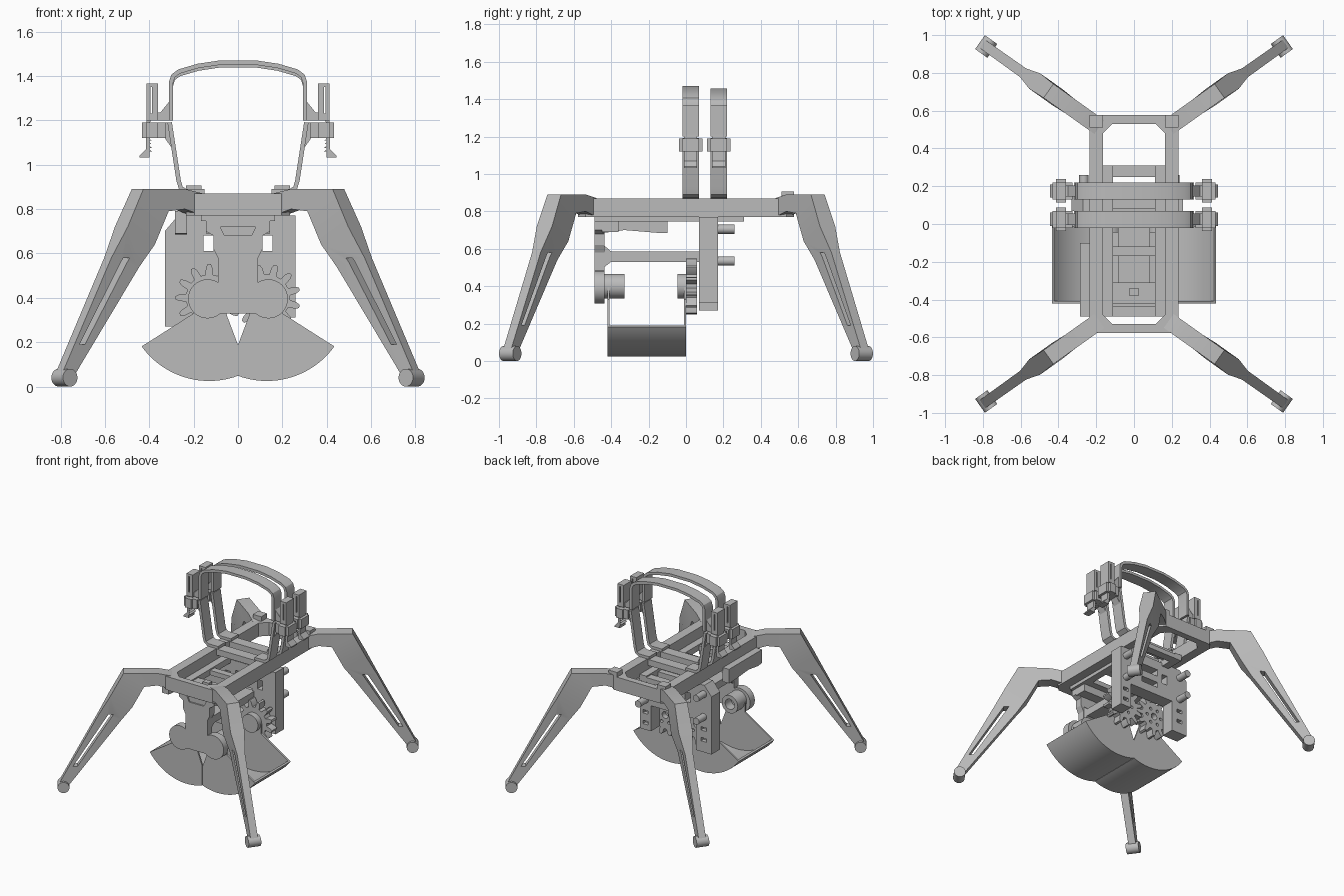
import bpy, bmesh
from math import pi, sin, cos, atan2, radians
from mathutils import Matrix, Vector

cube = bpy.data.objects.get("Cube")
if cube:
    bpy.data.objects.remove(cube)

GREY = (0.5, 0.5, 0.5, 1)
mat = bpy.data.materials.new("plain grey")
mat.use_nodes = True
mat.diffuse_color = GREY
mat.node_tree.nodes["Principled BSDF"].inputs["Base Color"].default_value = GREY
parts = []


def build(name, bm):
    bmesh.ops.recalc_face_normals(bm, faces=bm.faces)
    me = bpy.data.meshes.new(name)
    bm.to_mesh(me)
    bm.free()
    me.materials.append(mat)
    ob = bpy.data.objects.new(name, me)
    bpy.context.collection.objects.link(ob)
    parts.append(ob)
    return ob


def prism(name, pts, axis, a, b):
    """Extrude a 2D outline along an axis from a to b."""
    put = {"x": lambda p, t: (t, p[0], p[1]),
           "y": lambda p, t: (p[0], t, p[1]),
           "z": lambda p, t: (p[0], p[1], t)}[axis]
    bm = bmesh.new()
    lo = [bm.verts.new(put(p, a)) for p in pts]
    hi = [bm.verts.new(put(p, b)) for p in pts]
    bm.faces.new(lo)
    bm.faces.new(hi)
    for i in range(len(pts)):
        j = (i + 1) % len(pts)
        bm.faces.new((lo[i], lo[j], hi[j], hi[i]))
    return build(name, bm)


def box(name, x0, x1, y0, y1, z0, z1):
    return prism(name, [(x0, y0), (x1, y0), (x1, y1), (x0, y1)], "z", z0, z1)


def circle(x, z, r, n=32):
    return [(x + r * cos(2 * pi * i / n), z + r * sin(2 * pi * i / n)) for i in range(n)]


def cyl(name, x, z, r, y0, y1):
    return prism(name, circle(x, z, r), "y", y0, y1)


def cut(ob, *cutters):
    for c in cutters:
        m = ob.modifiers.new("cut", "BOOLEAN")
        m.operation, m.solver, m.object = "DIFFERENCE", "EXACT", c
        bpy.context.view_layer.update()
        dg = bpy.context.evaluated_depsgraph_get()
        me = bpy.data.meshes.new_from_object(ob.evaluated_get(dg))
        ob.modifiers.clear()
        ob.data = me
        parts.remove(c)
        bpy.data.objects.remove(c)
    return ob


def strip(name, path, t, y0, y1):
    """Flat band of thickness t following a path in the xz plane."""
    p = [Vector(q) for q in path]
    left, right = [], []
    for i, q in enumerate(p):
        d0 = (q - p[max(i - 1, 0)]).normalized()
        d1 = (p[min(i + 1, len(p) - 1)] - q).normalized()
        d = (d0 + d1).normalized()
        k = Vector((-d.y, d.x)) * t / 2
        left.append(q + k)
        right.append(q - k)
    return prism(name, left + right[::-1], "y", y0, y1)


def octagon(x, y, c):
    return [(x, c - y), (x, y - c), (x - c, y), (c - x, y),
            (-x, y - c), (-x, c - y), (c - x, -y), (x - c, -y)]


def flip(pts, s):
    return [(s * x, z) for x, z in pts]


# Main frame and the slotted plate hanging below it
cut(prism("frame", octagon(0.235, 0.577, 0.04), "z", 0.77, 0.87),
    prism("opening", octagon(0.165, 0.53, 0.05), "z", 0.7, 0.95))
for s in (-1, 1):
    xs = sorted((s * 0.11, s * 0.166))
    box("under_rail", *xs, -0.49, 0.31, 0.745, 0.79)
    xs = sorted((s * 0.165, s * 0.235))
    box("rear_corner_block", *xs, 0.51, 0.577, 0.86, 0.905)
for y0, y1 in ((-0.42, -0.31), (-0.17, -0.12), (0.08, 0.13), (0.25, 0.31)):
    box("under_crossbar", -0.166, 0.166, y0, y1, 0.745, 0.78)
for y in (0.025, 0.175):
    box("frame_crossbar", -0.17, 0.17, y - 0.04, y + 0.04, 0.82, 0.865)
box("front_latch", -0.025, 0.025, -0.38, -0.34, 0.77, 0.80)

# Legs: lofted sections (outer u, z, inner u, z, half width)
SECTIONS = [(-0.02, 0.87, -0.02, 0.77, 0.045), (0.08, 0.89, 0.08, 0.80, 0.045),
            (0.31, 0.89, 0.17, 0.79, 0.045), (0.40, 0.72, 0.25, 0.64, 0.05),
            (0.475, 0.58, 0.32, 0.54, 0.028), (0.74, 0.07, 0.685, 0.04, 0.026)]
for sx in (-1, 1):
    for sy in (-1, 1):
        bm = bmesh.new()
        rows = [[bm.verts.new(v) for v in ((a, -w, b), (a, w, b), (c, w, d), (c, -w, d))]
                for a, b, c, d, w in SECTIONS]
        bm.faces.new(rows[0])
        bm.faces.new(rows[-1])
        for r, q in zip(rows, rows[1:]):
            for i in range(4):
                j = (i + 1) % 4
                bm.faces.new((r[i], r[j], q[j], q[i]))
        leg = cut(build("leg", bm), prism("slot", [(0.375, 0.58), (0.41, 0.58), (0.65, 0.19), (0.62, 0.19)],
                                          "y", -0.2, 0.2))
        foot = cyl("foot", 0.715, 0.04, 0.04, -0.045, 0.045)
        place = Matrix.Translation((sx * 0.2, sy * 0.525, 0)) @ Matrix.Rotation(
            atan2(sy * 0.58, sx * 0.815), 4, "Z")
        for ob in (leg, foot):
            ob.data.transform(place)

# Two clip-together carrying hoops
for yc, drop in ((0.025, 0), (0.175, 0.012)):
    y0, y1 = yc - 0.045, yc + 0.045
    half = [(0.302, 1.2), (0.302, 1.37), (0.292, 1.40), (0.265, 1.42),
            (0.18, 1.445), (0.08, 1.46)]
    half = [(x, z - drop * (z > 1.3)) for x, z in half]
    strip("upper_hoop", half + flip(half[::-1], -1), 0.02, y0, y1)
    for s in (-1, 1):
        strip("lower_hoop", flip([(0.15, 0.88), (0.235, 0.88), (0.258, 0.895), (0.268, 0.93),
                                  (0.308, 1.19)], s), 0.02, y0, y1)
        prism("upper_gusset", flip([(0.305, 1.2), (0.38, 1.2), (0.38, 1.235), (0.35, 1.235),
                                    (0.305, 1.29)], s), "y", yc - 0.03, yc + 0.03)
        prism("lower_gusset", flip([(0.30, 1.19), (0.35, 1.19), (0.35, 1.12), (0.33, 1.12),
                                    (0.295, 1.07)], s), "y", yc - 0.03, yc + 0.03)
        for a, b, top in ((0.36, 0.387, 1.365), (0.395, 0.412, 1.365), (0.38, 0.40, 1.23)):
            box("clip_bar", *sorted((s * a, s * b)), y0, y1, 1.2, top)
        box("clip_cap", *sorted((s * 0.36, s * 0.412)), y0, y1, 1.35, 1.366)
        box("clip_block", *sorted((s * 0.325, s * 0.432)), y0, y1, 1.12, 1.19)
        box("clip_sleeve", *sorted((s * 0.36, s * 0.412)), yc - 0.062, yc + 0.062, 1.12, 1.19)
        prism("clip_tail", flip([(0.395, 1.21), (0.412, 1.21), (0.415, 1.07), (0.444, 1.04),
                                 (0.444, 1.032), (0.40, 1.032)], s), "y", y0 + 0.01, y1 - 0.01)
        for i in range(4):
            z = 1.06 + i * 0.016
            prism("clip_tooth", flip([(0.405, z), (0.388, z), (0.405, z + 0.012)], s),
                  "y", y0 + 0.01, y1 - 0.01)

# Front bearing plate, spine and side box
body = [(0.09, 0.33), (0.09, 0.58), (0.11, 0.62), (0.11, 0.68), (0.145, 0.70), (0.145, 0.77)]
cut(prism("front_plate", body + flip(body[::-1], -1), "y", -0.49, -0.435),
    prism("dovetail", [(-0.06, 0.68), (0.06, 0.68), (0.08, 0.72), (-0.08, 0.72)], "y", -0.5, -0.48))
box("front_bracket", -0.145, 0.145, -0.45, -0.36, 0.69, 0.76)
prism("spine", [(-0.44, 0.50), (-0.40, 0.53), (0.08, 0.53), (0.08, 0.585), (-0.40, 0.585),
                (-0.44, 0.62)], "x", -0.085, 0.085)
prism("side_box", [(-0.49, 0.69), (-0.44, 0.685), (-0.33, 0.70), (-0.15, 0.685), (-0.10, 0.685),
                   (-0.10, 0.79), (-0.49, 0.79)], "x", -0.285, -0.23)

# Rear motor plate with slots and pegs
rear = prism("rear_plate", [(-0.33, 0.27), (-0.20, 0.27), (-0.20, 0.50), (0.17, 0.50), (0.17, 0.31),
                            (0.26, 0.31), (0.26, 0.77), (-0.27, 0.77), (-0.33, 0.70)],
             "y", 0.07, 0.17)
holes = [("z", -0.155, -0.11, 0.61, 0.68), ("z", 0.11, 0.155, 0.61, 0.68),
         ("z", -0.07, 0.07, 0.56, 0.60), ("z", -0.07, 0.07, 0.65, 0.70)]
cut(rear, *[prism("hole", [(a, c), (b, c), (b, d), (a, d)], "y", 0, 0.3)
            for _, a, b, c, d in holes])
for x in (-0.265, 0.215):
    cut(rear, *[prism("slot", [(x - 0.022, z), (x + 0.022, z), (x + 0.022, z + 0.025),
                               (x - 0.022, z + 0.025)], "y", 0.14, 0.3) for z in (0.35, 0.43)])
    for z in (0.535, 0.705):
        cyl("peg", x, z, 0.025, 0.16, 0.26)

# Clamshell buckets with hubs and meshing gears
R, PIVOT_X, PIVOT_Z, N = 0.375, 0.13, 0.40, 24
for s in (-1, 1):
    a0 = atan2(0.048 - PIVOT_Z, -PIVOT_X)
    a1 = atan2(0.18 - PIVOT_Z, 0.305)
    angles = [a0 + (a1 - a0) * i / N for i in range(N + 1)]

    def arc(r):
        return [(max(0.001, PIVOT_X + r * cos(a)), PIVOT_Z + r * sin(a)) for a in angles]

    prism("bucket_shell", flip(arc(R) + arc(R - 0.014)[::-1], s), "y", -0.42, 0.0)
    end = arc(R) + [(0.20, 0.33), (0.20, 0.40), (0.06, 0.40), (0.05, 0.32), (0.001, 0.19)]
    for y in (-0.42, -0.012):
        prism("bucket_end", flip(end, s), "y", y, y + 0.012)
    x = s * PIVOT_X
    cyl("front_bearing", s * 0.137, 0.395, 0.088, -0.49, -0.435)
    cut(cyl("front_hub", x, PIVOT_Z, 0.066, -0.44, -0.33),
        cyl("bore", x, PIVOT_Z, 0.038, -0.40, -0.3))
    cyl("rear_hub", x, PIVOT_Z, 0.066, -0.045, 0.0)
    teeth = []
    for i in range(12):
        a = 2 * pi * (i + (0.5 if s > 0 else 0)) / 12
        for da, r in ((-0.16, 0.105), (-0.11, 0.135), (-0.05, 0.152),
                      (0.05, 0.152), (0.11, 0.135), (0.16, 0.105)):
            teeth.append((x + r * cos(a + da), PIVOT_Z + r * sin(a + da)))
    bores = [cyl("bore", x, PIVOT_Z, 0.025, 0.02, 0.2)]
    for i in range(6):
        b = pi * i / 3
        bores.append(cyl("bore", x + 0.06 * cos(b), PIVOT_Z + 0.06 * sin(b), 0.011, 0.02, 0.2))
    cut(prism("gear", teeth, "y", 0.0, 0.06), *bores)

# Smooth the rounded parts, keeping edges sharp
bpy.ops.object.select_all(action="DESELECT")
for ob in parts:
    ob.select_set(True)
bpy.context.view_layer.objects.active = parts[0]
bpy.ops.object.shade_smooth_by_angle(angle=radians(25))
